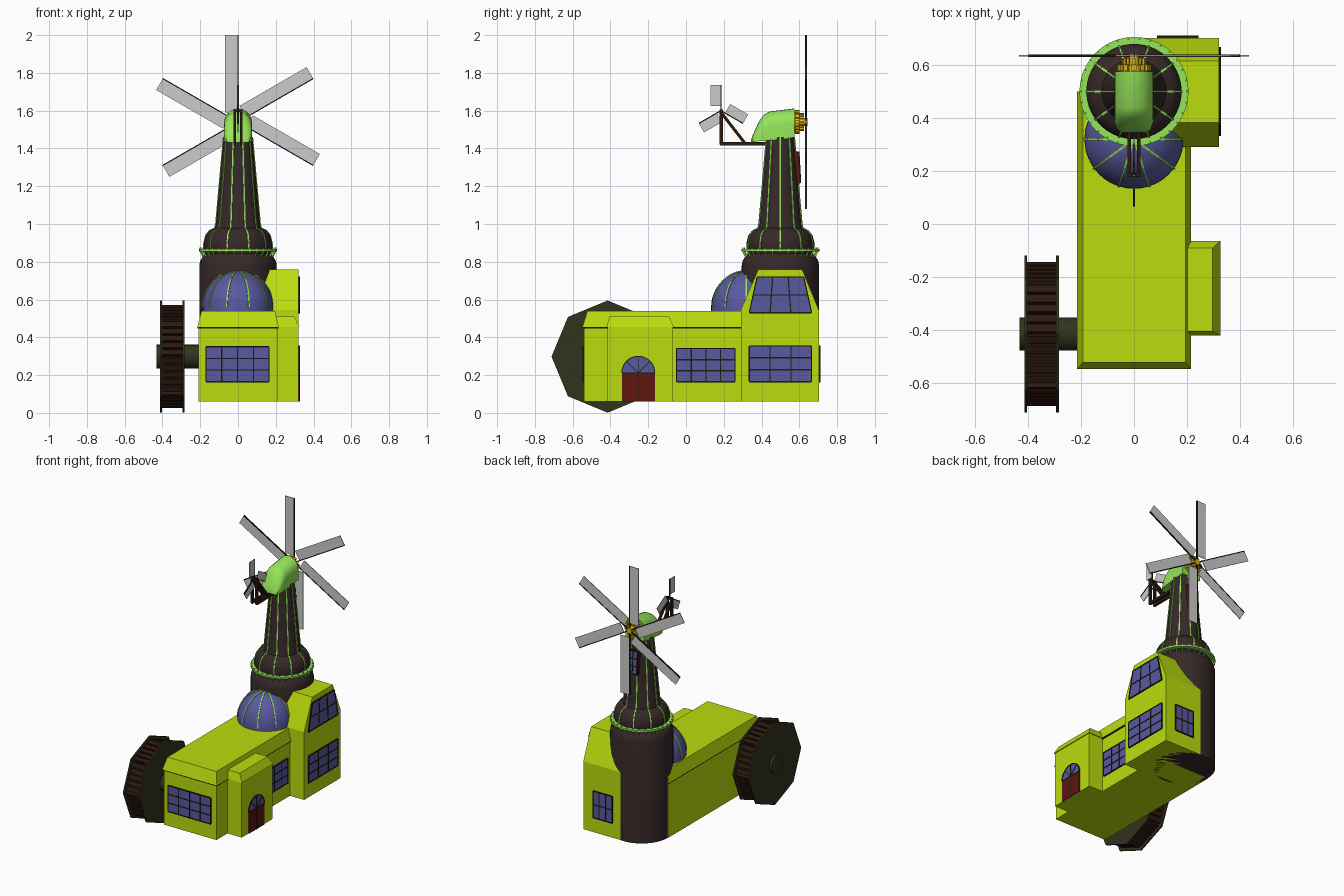
import bpy, bmesh
from math import sin, cos, pi, radians
from mathutils import Vector as V

if "Cube" in bpy.data.objects:
    bpy.data.objects.remove(bpy.data.objects["Cube"])

LIME, BLUE, DARK = (.5, .72, .004), (.1, .1, .35), (.012, .01, .006)
TOWER, GREEN, RED = (.038, .021, .021), (.3, .79, .1), (.11, .008, .004)
WHEEL, WOOD, GOLD = (.032, .032, .012), (.026, .01, .005), (.7, .45, .01)
mats = {}


def finish(name, bm, color=None, smooth=False):
    bmesh.ops.recalc_face_normals(bm, faces=bm.faces)
    me = bpy.data.meshes.new(name)
    bm.to_mesh(me)
    bm.free()
    ob = bpy.data.objects.new(name, me)
    bpy.context.collection.objects.link(ob)
    if color:
        if color not in mats:
            mats[color] = bpy.data.materials.new("paint_%d" % len(mats))
            mats[color].diffuse_color = (*color, 1)
        me.materials.append(mats[color])
    if smooth:
        bpy.ops.object.select_all(action='DESELECT')
        ob.select_set(True)
        bpy.context.view_layer.objects.active = ob
        bpy.ops.object.shade_smooth_by_angle(angle=radians(35))
    return ob


def loft(bm, rings, closed=False):
    """Skin equal-length rings; cap both ends, or join last to first."""
    vs = [[bm.verts.new(p) for p in r] for r in rings]
    n = len(vs[0])
    for a, b in zip(vs, vs[1:] + vs[:1] if closed else vs[1:]):
        for i in range(n):
            bm.faces.new((a[i], a[(i + 1) % n], b[(i + 1) % n], b[i]))
    if not closed:
        bm.faces.new(vs[0])
        bm.faces.new(vs[-1])


def solid(name, rings, color, smooth=False, closed=False):
    bm = bmesh.new()
    loft(bm, rings, closed)
    return finish(name, bm, color, smooth)


def bar(bm, a, b, w, d, n):
    """Box from a to b, width w across, depth d along n."""
    a, b, n = V(a), V(b), V(n).normalized()
    s = (b - a).cross(n).normalized() * w / 2
    t = n * d / 2
    loft(bm, [[p + s + t, p - s + t, p - s - t, p + s - t] for p in (a, b)])


def rect(x0, x1, y0, y1, z):
    return [(x0, y0, z), (x1, y0, z), (x1, y1, z), (x0, y1, z)]


def lathe(profile, y, n=40):
    return [[(r * cos(2 * pi * i / n), y + r * sin(2 * pi * i / n), z) for i in range(n)] for r, z in profile]


def disc_x(x, r, y, z, n):
    return [(x, y + r * cos(2 * pi * i / n), z + r * sin(2 * pi * i / n)) for i in range(n)]


def window(name, corners, normal, cols, rows):
    """Pane with frame and glazing bars; corners run bl, br, tr, tl."""
    c, n = [V(p) for p in corners], V(normal)
    solid(name + "_pane", [[p + n * o for p in c] for o in (-.01, .004)], BLUE)
    bm = bmesh.new()
    for i in range(cols + 1):
        t = i / cols
        bar(bm, c[0].lerp(c[1], t), c[3].lerp(c[2], t), .006, .014, n)
    for j in range(rows + 1):
        t = j / rows
        bar(bm, c[0].lerp(c[3], t), c[1].lerp(c[2], t), .006, .014, n)
    finish(name + "_frame", bm, DARK)


def ribs(name, profile, y, n=10):
    bm = bmesh.new()
    for k in range(n):
        d = V((cos(2 * pi * k / n), sin(2 * pi * k / n), 0))
        pts = [d * r + V((0, y, z)) for r, z in profile]
        for a, b in zip(pts, pts[1:]):
            side = V((-d.y, d.x, 0))
            bar(bm, a, b, .008, .008, (b - a).cross(side))
    finish(name, bm, GREEN)


# House walls and roofs
solid("hall_walls", [rect(-.208, .208, -.54, .5, z) for z in (.06, .455)], LIME)
solid("hall_roof", [rect(-.216, .216, -.548, .5, .455), rect(-.193, .195, -.522, .5, .54)], LIME)
solid("porch_walls", [rect(.15, .32, -.415, -.07, z) for z in (.06, .455)], LIME)
solid("porch_roof", [rect(.15, .326, -.421, -.064, .455), rect(.15, .297, -.405, -.09, .51)], LIME)
solid("tall_wing", [rect(0, .32, .29, .703, .06), rect(0, .32, .29, .703, .545),
                    rect(0, .32, .383, .615, .76)], LIME)
bm = bmesh.new()
for a, b, n in (((-.21, -.542, .452), (.21, -.542, .452), (0, 1, 0)),
                ((.21, -.542, .452), (.21, .29, .452), (1, 0, 0)),
                ((-.21, -.542, .452), (-.21, .5, .452), (1, 0, 0))):
    bar(bm, a, b, .008, .008, n)
finish("eaves_trim", bm, DARK)

# Windows
window("front_window", [(-.17, -.541, .165), (.165, -.541, .165), (.165, -.541, .35), (-.17, -.541, .35)],
       (0, -1, 0), 4, 3)
for name, x, y0, y1, z0, z1, inset, cols, rows in (
        ("hall_window", .209, -.05, .26, .165, .34, 0, 4, 3),
        ("wing_lower_window", .321, .335, .665, .165, .355, 0, 3, 3),
        ("wing_upper_window", .321, .335, .665, .53, .72, .042, 3, 2)):
    window(name, [(x, y0, z0), (x, y1, z0), (x, y1 - inset, z1), (x, y0 + inset, z1)], (1, 0, 0), cols, rows)
window("back_window", [(.24, .704, .165), (.09, .704, .165), (.09, .704, .355), (.24, .704, .355)],
       (0, 1, 0), 3, 2)
window("tower_window", [(.035, .603, 1.22), (-.035, .603, 1.22), (-.035, .594, 1.38), (.035, .594, 1.38)],
       (0, 1, 0), 2, 3)
solid("tower_window_surround", [rect(-.042, .042, .56, .6, 1.21), rect(-.042, .042, .56, .591, 1.385)], RED)

# Arched door
solid("door", [rect(.31, .325, -.34, -.165, z) for z in (.06, .212)], RED)
arc = [(-.2525 + .0875 * cos(pi * i / 16), .212 + .0875 * sin(pi * i / 16)) for i in range(17)]
solid("door_fanlight", [[(x, y, z) for y, z in arc] for x in (.31, .324)], BLUE)
bm = bmesh.new()
for (y0, z0), (y1, z1) in zip(arc, arc[1:] + arc[:1]):
    bar(bm, (.322, y0, z0), (.322, y1, z1), .005, .01, (1, 0, 0))
for i in (4, 8, 12):
    bar(bm, (.322, -.2525, .212), (.322, *arc[i]), .004, .01, (1, 0, 0))
bar(bm, (.324, -.2525, .06), (.324, -.2525, .212), .004, .006, (1, 0, 0))
finish("door_bars", bm, DARK)

# Dome
arc = [(.187 * cos(pi / 2 * i / 12), .56 + .192 * sin(pi / 2 * i / 12)) for i in range(12)] + [(.004, .752)]
solid("dome", lathe([(.187, .53)] + arc, .32), BLUE, True)
ribs("dome_ribs", arc, .32)

# Tower
upper = [(.18, .87), (.18, .9), (.17, .94), (.15, .965), (.122, .978), (.117, 1.0), (.076, 1.46)]
solid("tower", lathe([(.205, .06), (.205, .78), (.2, .805), (.188, .825), (.172, .845)] + upper, .5), TOWER, True)
ribs("tower_ribs", upper, .5)
solid("balcony", lathe([(.165, .855), (.206, .855), (.206, .867), (.165, .867)], .5), GREEN, True, closed=True)
bm = bmesh.new()
for k in range(30):
    d = V((cos(2 * pi * k / 30), sin(2 * pi * k / 30), 0))
    o = V((0, .5, 0))
    bar(bm, o + d * .183 + V((0, 0, .822)), o + d * .2 + V((0, 0, .858)), .006, .008, d)
    bar(bm, o + d * .2 + V((0, 0, .86)), o + d * .2 + V((0, 0, .875)), .006, .006, d)
finish("balcony_brackets", bm, GREEN)

# Rotating cap: arched sections along y
rings = []
for y, w, zb, zt in ((.345, .045, 1.432, 1.446), (.355, .062, 1.434, 1.475), (.385, .073, 1.438, 1.54),
                     (.41, .074, 1.44, 1.577), (.44, .074, 1.443, 1.595), (.575, .074, 1.458, 1.612)):
    h = min(.075, (zt - zb) * .6)
    rings.append([(-w, y, zb)] + [(-w * cos(pi * i / 12), y, zt - h + h * sin(pi * i / 12))
                                  for i in range(13)] + [(w, y, zb)])
solid("cap", rings, GREEN, True)

# Geared hub
HZ = 1.54


def disc_y(y, r, n=24):
    return [(r * cos(2 * pi * i / n), y, HZ + r * sin(2 * pi * i / n)) for i in range(n)]


bm = bmesh.new()
loft(bm, [disc_y(.57, .055), disc_y(.6, .055)])
loft(bm, [disc_y(.6, .02), disc_y(.642, .02)])
for k in range(12):
    d = V((cos(pi * k / 6), 0, sin(pi * k / 6)))
    c = V((0, 0, HZ)) + d * .055
    bar(bm, c + V((0, .578, 0)), c + V((0, .602, 0)), .018, .018, d)
    bar(bm, c - d * .012 + V((0, .6, 0)), c - d * .012 + V((0, .626, 0)), .01, .01, d)
finish("gear_hub", bm, GOLD)


# Sails: blades sit on one side of each radial spar
def sails(name, centre, u, count, r0, r1, width):
    blades, spars = bmesh.new(), bmesh.new()
    c, u, z = V(centre), V(u), V((0, 0, 1))
    n = u.cross(z)
    for k in range(count):
        a = pi / 2 + 2 * pi * k / count
        d, s = u * cos(a) + z * sin(a), z * cos(a) - u * sin(a)
        off = c + s * width / 2
        bar(blades, off + d * r0, off + d * r1, width, .005, n)
        bar(spars, c, c + d * r1, .006, .009, n)
    finish(name + "_blades", blades)
    finish(name + "_spars", spars, DARK)


sails("main_sail", (0, .635, HZ), (1, 0, 0), 6, .05, .46, .07)
sails("tail_fan", (0, .185, 1.6), (0, 1, 0), 3, .025, .135, .055)

# Tail fan support frame
bm = bmesh.new()
for x in (-.018, .018):
    bar(bm, (x, .18, 1.425), (x, .46, 1.425), .02, .014, (1, 0, 0))
    bar(bm, (x, .187, 1.42), (x, .187, 1.605), .018, .014, (1, 0, 0))
    bar(bm, (x, .19, 1.585), (x, .31, 1.43), .016, .014, (1, 0, 0))
bar(bm, (-.025, .185, 1.6), (.025, .185, 1.6), .014, .014, (0, 0, 1))
finish("tail_frame", bm, WOOD)

# Water wheel: two octagonal sides, inner drum, planks, axle
WY, WZ = -.415, .298
for name, x in (("wheel_outer_side", -.413), ("wheel_inner_side", -.294)):
    solid(name, [disc_x(x, .297, WY, WZ, 8), disc_x(x + .01, .297, WY, WZ, 8)], WHEEL)
solid("wheel_drum", [disc_x(x, .25, WY, WZ, 8) for x in (-.405, -.29)], DARK)
bm = bmesh.new()
ring = [V(p) for p in disc_x(-.348, .262, WY, WZ, 8)]
for a, b in zip(ring, ring[1:] + ring[:1]):
    out = (a + b) / 2 - V((-.348, WY, WZ))
    for i in range(5):
        p = a.lerp(b, (i + .5) / 5)
        bar(bm, p - V((.06, 0, 0)), p + V((.06, 0, 0)), .029, .026, out)
finish("wheel_planks", bm, WOOD)
solid("wheel_axle", [disc_x(x, .063, WY, WZ, 24) for x in (-.432, -.2)], WHEEL, True)

for m in bpy.data.materials:
    if m.users and not m.is_grease_pencil:
        m.use_nodes = True
        m.node_tree.nodes["Principled BSDF"].inputs["Base Color"].default_value = m.diffuse_color
